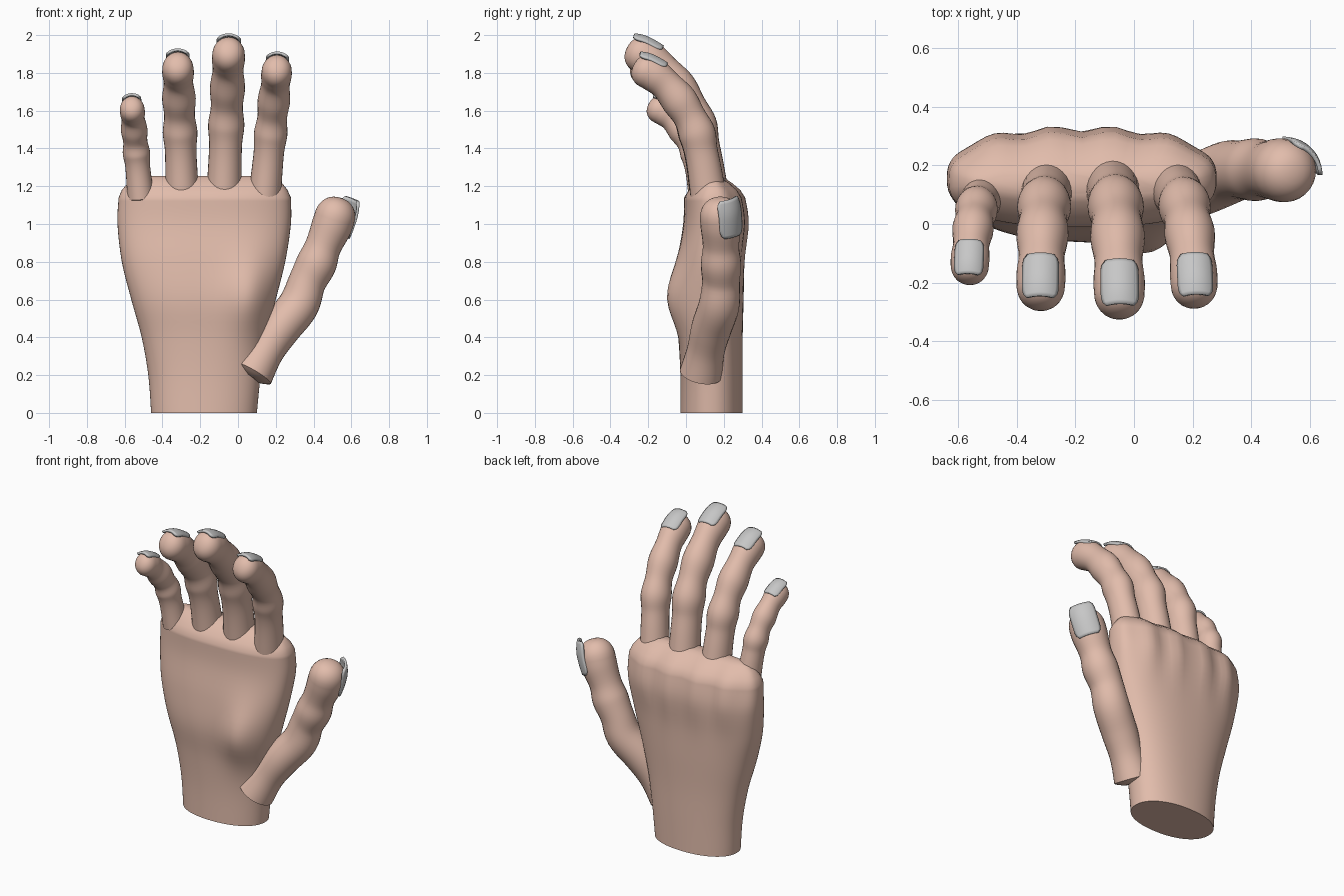
import bpy, bmesh, math
from mathutils import Vector

cube = bpy.data.objects.get("Cube")
if cube:
    bpy.data.objects.remove(cube)


def material(name, rgb):
    m = bpy.data.materials.new(name)
    m.use_nodes = True
    m.diffuse_color = (*rgb, 1)
    m.node_tree.nodes["Principled BSDF"].inputs["Base Color"].default_value = (*rgb, 1)
    return m


SKIN = material("skin", (0.76, 0.505, 0.41))
NAIL = material("nail_grey", (0.57, 0.57, 0.57))


def spline(keys, steps):
    """Smooth curve through keys of any dimension."""
    out = []
    for i in range(len(keys) - 1):
        a, b, c, d = (keys[min(max(i + k, 0), len(keys) - 1)] for k in (-1, 0, 1, 2))
        for s in range(steps):
            t = s / steps
            out.append([q + t * (r - p) / 2 + t * t * (2 * p - 5 * q + 4 * r - w) / 2
                        + t ** 3 * (3 * q - p - 3 * r + w) / 2
                        for p, q, r, w in zip(a, b, c, d)])
    return out + [list(keys[-1])]


def loft(name, rings, mat, closed=True, angle=40):
    bm = bmesh.new()
    rows = [[bm.verts.new(p) for p in ring] for ring in rings]
    n = len(rows[0])
    for a, b in zip(rows, rows[1:]):
        for i in range(n if closed else n - 1):
            j = (i + 1) % n
            bm.faces.new((a[i], a[j], b[j], b[i]))
    if closed:
        bm.faces.new(rows[0])
        bm.faces.new(rows[-1])
    bmesh.ops.recalc_face_normals(bm, faces=bm.faces)
    mesh = bpy.data.meshes.new(name)
    bm.to_mesh(mesh)
    bm.free()
    mesh.materials.append(mat)
    ob = bpy.data.objects.new(name, mesh)
    bpy.context.collection.objects.link(ob)
    bpy.ops.object.select_all(action="DESELECT")
    ob.select_set(True)
    bpy.context.view_layer.objects.active = ob
    bpy.ops.object.shade_smooth_by_angle(angle=math.radians(angle))
    return ob


def spow(v, e):
    return math.copysign(abs(v) ** e, v)


def bell(v, centre, width):
    return math.exp(-((v - centre) / width) ** 2)


# Palm and wrist: stacked rounded sections (z, left, right, front, back)
body = spline([
    (0, -.46, .10, -.03, .30), (.2, -.475, .12, -.03, .30),
    (.4, -.51, .15, -.04, .30), (.6, -.565, .20, -.06, .305),
    (.8, -.615, .25, -.045, .31), (1, -.638, .28, -.015, .325),
    (1.14, -.632, .28, -.01, .305)], 5)
body += [(1.18, -.615, .262, .015, .28), (1.215, -.585, .235, .045, .24),
         (1.24, -.55, .20, .075, .205), (1.255, -.5, .15, .1, .175)]


def palm_ring(z, x0, x1, y0, y1):
    ring = []
    ridge = .012 * bell(z, 1.08, .2)        # knuckle ridges on the back
    heel = .08 * bell(z, .6, .2)            # mound below the thumb
    e = .92 - .14 * min(z, 1)
    for i in range(72):
        a = math.tau * i / 72
        x = (x0 + x1) / 2 + (x1 - x0) / 2 * spow(math.cos(a), e)
        y = (y0 + y1) / 2 + (y1 - y0) / 2 * spow(math.sin(a), e)
        y += ridge * max(math.sin(a), 0) * math.cos(math.tau * (x + .08) / .2)
        y -= heel * max(-math.sin(a), 0) * bell(x, .08, .13)
        ring.append((x, y, z))
    return ring


loft("palm", [palm_ring(*s) for s in body], SKIN, angle=50)


def frame(tangent, dorsal):
    t = tangent.normalized()
    side = t.cross(dorsal).normalized()
    return t, side, side.cross(t)


def digit(name, keys, dorsal, depth, nail_shift):
    """Jointed tube with rounded ends and a nail; keys hold x, y, z, radius."""
    pts = spline(keys, 5)
    dorsal = Vector(dorsal)
    pos = [Vector(p[:3]) for p in pts]
    rings = []

    def ring(c, side, up, r):
        return [c + side * r * math.cos(a) + up * r * depth * math.sin(a)
                for a in (math.tau * i / 28 for i in range(28))]

    last = len(pos) - 1
    for i, c in enumerate(pos):
        t, side, up = frame(pos[min(i + 1, last)] - pos[max(i - 1, 0)], dorsal)
        r = pts[i][3]
        if i == 0:                                       # blunt root
            for k in (.5, .85):
                rings.append(ring(c - t * r * .3 * (1 - k * k), side, up, r * k))
        rings.append(ring(c, side, up, r))
    for k in range(1, 8):                                # rounded fingertip
        a = math.pi / 2 * k / 7.4
        rings.append(ring(c + t * r * math.sin(a), side, up, r * math.cos(a) ** .85))
    loft(name, rings, SKIN)

    # Nail: curved plate over the tip with rounded corners
    rows = []
    for j in range(13):
        v = j / 6 - 1
        half = .78 * (1 - .3 * abs(v) ** 6)
        drop = (.2 if v > 0 else .06) * v * v
        row = []
        for i in range(11):
            a = half * (i / 5 - 1)
            row.append(c + t * r * (.95 * v + nail_shift) + side * r * math.sin(a)
                       + up * r * (depth * math.cos(a) + .01 - drop))
        rows.append(row)
    nail = loft(name + "_nail", rows, NAIL, closed=False)
    mod = nail.modifiers.new("thickness", "SOLIDIFY")
    mod.thickness = .014
    mod.offset = 0


# Shared finger shape: height fraction, forward curl fraction, girth
SHAPE = [(0, 0, 1), (.23, .07, .94), (.38, .13, .93), (.51, .19, 1.02), (.64, .31, .9),
         (.77, .48, .99), (.89, .69, .87), (.965, .87, .93), (1, 1, .92)]


def finger(name, x0, x1, y0, y1, top, girth):
    root = 1.14
    keys = [(x0 + (x1 - x0) * h, y0 + (y1 - y0) * c, root + (top - root) * h, girth * g)
            for h, c, g in SHAPE]
    digit(name, keys, (0, 1, .3), 1.1, 0)


finger("index_finger", .14, .205, .12, -.205, 1.807, .087)
finger("middle_finger", -.075, -.05, .127, -.235, 1.895, .094)
finger("ring_finger", -.295, -.318, .12, -.21, 1.82, .09)
finger("little_finger", -.515, -.56, .092, -.14, 1.605, .071)

# Thumb leans outward from the heel of the hand
digit("thumb", [(.075, .08, .21, .114), (.145, .105, .33, .1), (.225, .135, .45, .107),
                (.32, .175, .57, .108), (.365, .185, .69, .1), (.415, .185, .79, .107),
                (.45, .185, .88, .096), (.493, .185, .98, .107), (.512, .182, 1.035, .108)],
      (.76, .62, 0), 1, .15)
